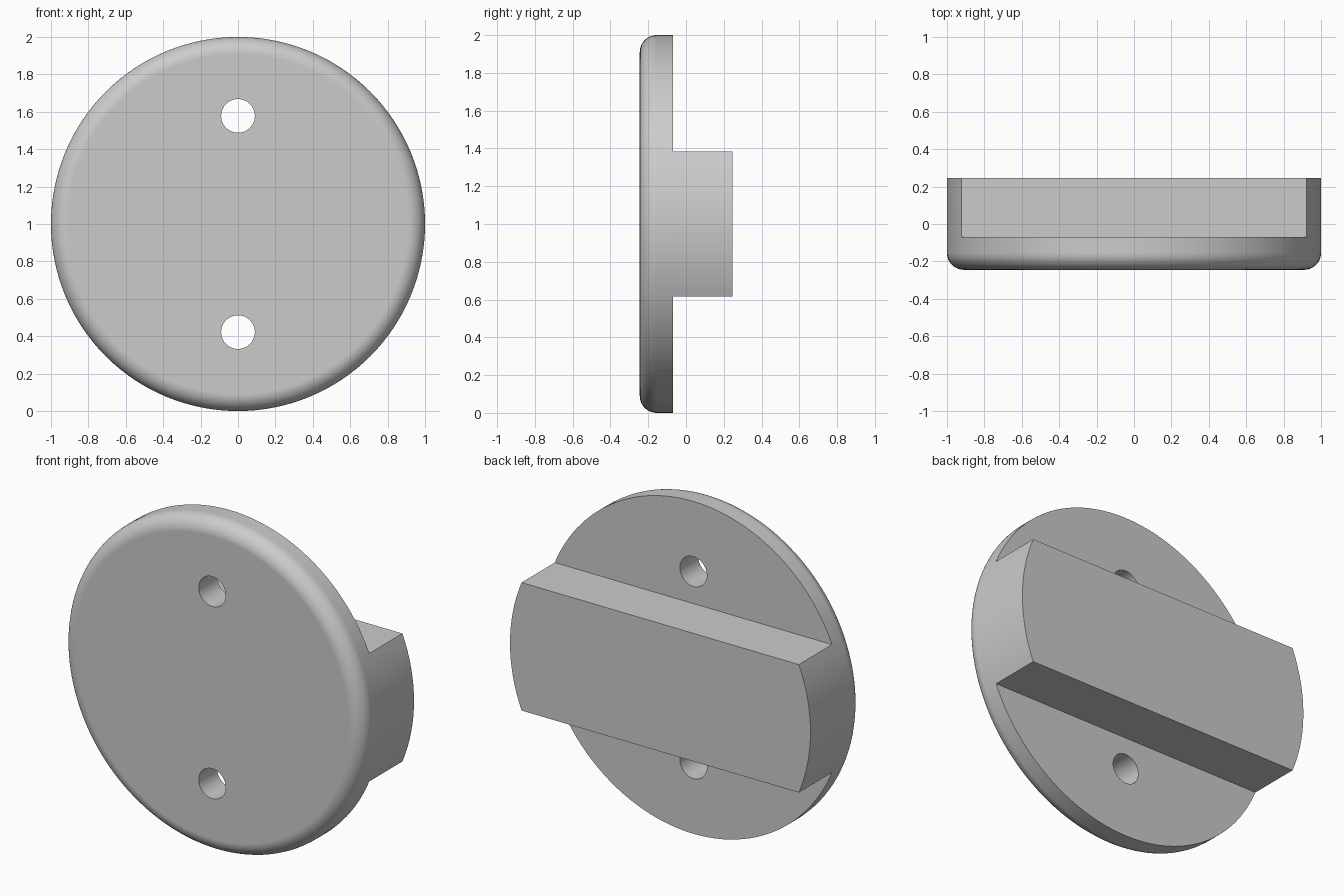
import bpy
import math
from mathutils import Matrix

cube = bpy.data.objects.get("Cube")
if cube:
    bpy.data.objects.remove(cube, do_unlink=True)

FRONT, STEP, BACK = -0.245, -0.07, 0.245
CENTRE_Z = 1.0
BAR_HALF = 0.385
FILLET = 0.09
HOLE_RADIUS, HOLE_OFFSET = 0.09, 0.578
SEGMENTS = 128

grey = bpy.data.materials.new("plain_grey")
grey.use_nodes = True
colour = (0.6, 0.6, 0.6, 1)
grey.diffuse_color = colour
grey.node_tree.nodes["Principled BSDF"].inputs["Base Color"].default_value = colour


def cylinder(name, radius, y0, y1, z, sides):
    """Cylinder lying along y, with its transform baked into the mesh."""
    bpy.ops.mesh.primitive_cylinder_add(vertices=sides, radius=radius, depth=y1 - y0)
    obj = bpy.context.object
    obj.name = name
    obj.data.transform(Matrix.Translation((0, (y0 + y1) / 2, z)) @ Matrix.Rotation(math.pi / 2, 4, "X"))
    obj.data.materials.append(grey)
    return obj


def box(name, y0, y1, z0, z1):
    bpy.ops.mesh.primitive_cube_add(size=1)
    obj = bpy.context.object
    obj.name = name
    obj.data.transform(Matrix.Translation((0, (y0 + y1) / 2, (z0 + z1) / 2))
                       @ Matrix.Diagonal((3, y1 - y0, z1 - z0, 1)))
    obj.data.materials.append(grey)
    return obj


# Full-depth round body, with only its front rim rounded
body = cylinder("disc_with_rear_bar", 1.0, FRONT, BACK, CENTRE_Z, SEGMENTS)
mesh = body.data
weights = mesh.attributes.new("bevel_weight_edge", "FLOAT", "EDGE")
for edge in mesh.edges:
    if all(mesh.vertices[v].co.y < 0 for v in edge.vertices):
        weights.data[edge.index].value = 1
bevel = body.modifiers.new("rounded_rim", "BEVEL")
bevel.limit_method = "WEIGHT"
bevel.width = FILLET
bevel.segments = 10

# Cutters: the steps above and below the bar, and the two through holes
cutters = []
for side, sign in (("upper", 1), ("lower", -1)):
    z0, z1 = sorted((CENTRE_Z + sign * BAR_HALF, CENTRE_Z + sign * 1.5))
    cutters.append(box(side + "_step_cutter", STEP, BACK + 0.2, z0, z1))
    cutters.append(cylinder(side + "_hole_cutter", HOLE_RADIUS, FRONT - 0.2, BACK + 0.1,
                            CENTRE_Z + sign * HOLE_OFFSET, 48))
for cutter in cutters:
    cutter.hide_render = True
    cut = body.modifiers.new(cutter.name, "BOOLEAN")
    cut.operation = "DIFFERENCE"
    cut.solver = "EXACT"
    cut.object = cutter

# Bake the cuts, then shade the curved walls smooth
bpy.ops.object.select_all(action="DESELECT")
body.select_set(True)
bpy.context.view_layer.objects.active = body
for modifier in list(body.modifiers):
    bpy.ops.object.modifier_apply(modifier=modifier.name)
for cutter in cutters:
    bpy.data.objects.remove(cutter, do_unlink=True)
bpy.ops.object.shade_smooth_by_angle(angle=math.radians(30))
normals = body.modifiers.new("flat_face_normals", "WEIGHTED_NORMAL")
normals.keep_sharp = True
